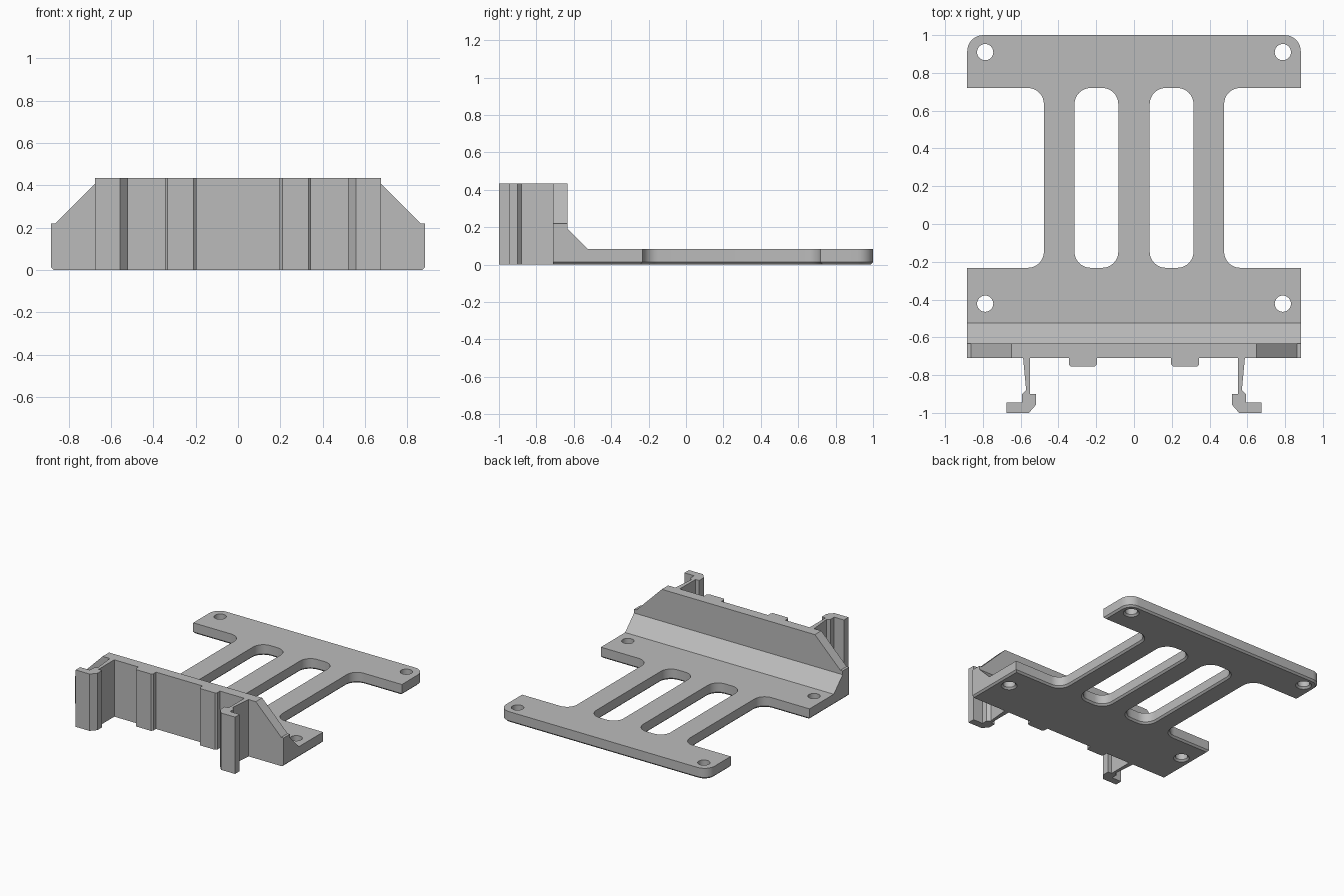
import bpy
import bmesh
import math
from mathutils import Vector

cube = bpy.data.objects.get("Cube")
if cube:
    bpy.data.objects.remove(cube, do_unlink=True)

grey = bpy.data.materials.new("mid grey plastic")
grey.use_nodes = True
GREY = (0.5, 0.5, 0.5, 1)
grey.diffuse_color = GREY
grey.node_tree.nodes["Principled BSDF"].inputs["Base Color"].default_value = GREY

HALF_W, FRONT, WALL_BACK = 0.883, -0.71, -0.633
THICK, HEIGHT, EDGE, ROUND = 0.083, 0.435, 0.013, 0.085


def rounded(corners, steps=8):
    """Outline from (x, y, radius) corners, with arcs where radius > 0."""
    pts = []
    for i, (x, y, r) in enumerate(corners):
        p = Vector((x, y))
        if not r:
            pts.append(p)
            continue
        a = (Vector(corners[i - 1][:2]) - p).normalized()
        b = (Vector(corners[(i + 1) % len(corners)][:2]) - p).normalized()
        half = a.angle(b) / 2
        mid = (a + b).normalized()
        centre = p + mid * (r / math.sin(half))
        sweep = math.pi / 2 - half
        side = Vector((-mid.y, mid.x))
        if side.dot(a) < 0:
            side = -side
        for k in range(steps + 1):
            t = sweep * (1 - 2 * k / steps)
            pts.append(centre + r * (side * math.sin(t) - mid * math.cos(t)))
    return pts


def inset(pts, d):
    """Move an outline to its left by d; the straight front edge stays put."""
    out = []
    for i, p in enumerate(pts):
        e1 = (p - pts[i - 1]).normalized()
        e2 = (pts[(i + 1) % len(pts)] - p).normalized()
        n1, n2 = Vector((-e1.y, e1.x)), Vector((-e2.y, e2.x))
        q = p + (n1 + n2) * (d / (1 + n1.dot(n2)))
        if abs(p.y - FRONT) < 1e-4:
            q.y = FRONT
        out.append(q)
    return out


def prism(name, outlines, lo, hi, chamfer=0, place=lambda u, v, w: (u, v, w)):
    """Extrude outlines (outer first, then holes), chamfering the low end."""
    bm = bmesh.new()
    caps = ([], [])
    for pts in outlines:
        levels = [(pts, lo), (pts, hi)]
        if chamfer:
            levels = [(inset(pts, chamfer), lo), (pts, lo + chamfer), (pts, hi)]
        rings = [[bm.verts.new(place(p[0], p[1], w)) for p in ring] for ring, w in levels]
        n = len(pts)
        for r1, r2 in zip(rings, rings[1:]):
            for i in range(n):
                j = (i + 1) % n
                bm.faces.new((r1[i], r1[j], r2[j], r2[i]))
        for cap, ring in zip(caps, (rings[0], rings[-1])):
            cap += [bm.edges.get((ring[i - 1], ring[i])) for i in range(n)]
    for cap in caps:
        bmesh.ops.triangle_fill(bm, edges=cap, use_beauty=True)
    bmesh.ops.recalc_face_normals(bm, faces=bm.faces)
    mesh = bpy.data.meshes.new(name)
    bm.to_mesh(mesh)
    bm.free()
    mesh.materials.append(grey)
    obj = bpy.data.objects.new(name, mesh)
    bpy.context.collection.objects.link(obj)
    bpy.ops.object.select_all(action='DESELECT')
    obj.select_set(True)
    bpy.context.view_layer.objects.active = obj
    bpy.ops.object.shade_smooth_by_angle(angle=math.radians(30))
    return obj


# Base plate: waisted outline, two slots and four screw holes
BACK_BAR, FRONT_BAR, WAIST = 0.72, -0.232, 0.477
right_half = [(HALF_W, FRONT, 0), (HALF_W, FRONT_BAR, 0), (WAIST, FRONT_BAR, ROUND),
              (WAIST, BACK_BAR, ROUND), (HALF_W, BACK_BAR, 0), (HALF_W, 1, ROUND)]
outer = rounded(right_half + [(-x, y, r) for x, y, r in reversed(right_half)])
holes = []
for s in (-1, 1):
    x1, x2 = sorted((s * 0.083, s * 0.315))
    holes.append(rounded([(x1, FRONT_BAR, ROUND), (x1, BACK_BAR, ROUND),
                          (x2, BACK_BAR, ROUND), (x2, FRONT_BAR, ROUND)]))
    for y in (-0.422, 0.91):
        holes.append([Vector((s * 0.788 + 0.043 * math.cos(a), y - 0.043 * math.sin(a)))
                      for a in (math.tau * k / 32 for k in range(32))])
prism("base_plate", [outer] + holes, 0, THICK, EDGE)

# Upright front wall with sloping shoulders
shoulder = [(HALF_W, THICK), (HALF_W, 0.22), (0.863, 0.22), (0.648, HEIGHT)]
prism("front_wall", [shoulder + [(-x, z) for x, z in reversed(shoulder)]],
      FRONT, WALL_BACK, place=lambda u, v, w: (u, w, v))

# Sloped brace behind the wall
prism("wall_brace", [[(WALL_BACK, THICK), (-0.525, THICK), (WALL_BACK, 0.191)]],
      -HALF_W, HALF_W, place=lambda u, v, w: (w, u, v))

# Paired locating ribs and hooked clip arms on the front
rib = [(0.197, FRONT), (0.197, -0.743), (0.209, -0.755),
       (0.333, -0.755), (0.345, -0.743), (0.345, FRONT)]
clip = [(0.55, FRONT), (0.587, FRONT), (0.571, -0.88), (0.593, -0.9),
        (0.593, -0.945), (0.675, -0.945), (0.675, -1), (0.556, -1),
        (0.519, -0.957), (0.519, -0.9), (0.55, -0.9)]
for s, side in ((1, "left"), (-1, "right")):
    for part, shape in (("rib", rib), ("clip_arm", clip)):
        prism(f"{side}_{part}", [[(s * x, y) for x, y in shape]], 0, HEIGHT)
